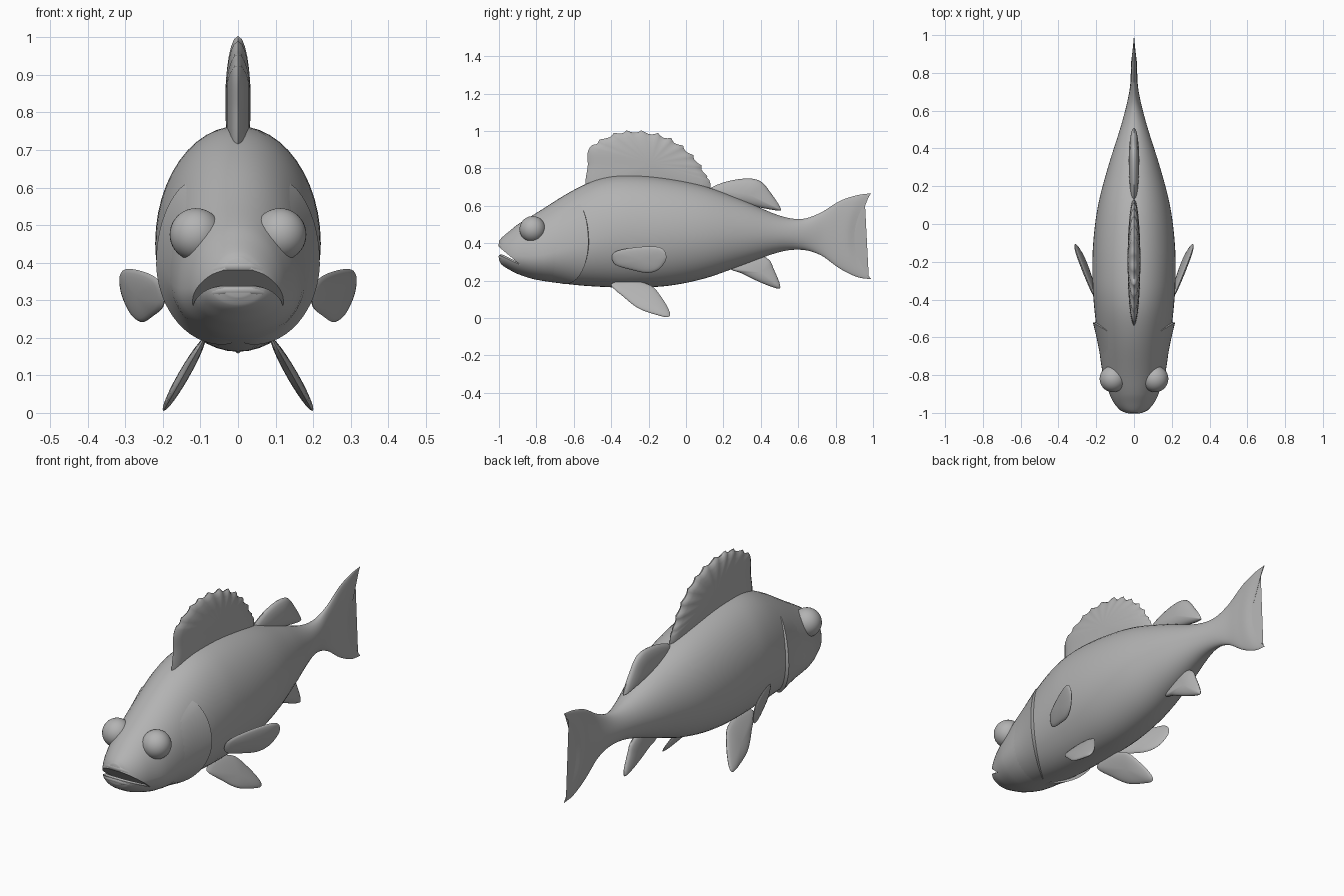
import bpy, bmesh, math
from mathutils import Vector

cube = bpy.data.objects.get("Cube")
if cube:
    bpy.data.objects.remove(cube, do_unlink=True)

grey = bpy.data.materials.new("plain_grey")
grey.use_nodes = True
colour = (0.45, 0.45, 0.45, 1)
grey.diffuse_color = colour
grey.node_tree.nodes["Principled BSDF"].inputs["Base Color"].default_value = colour


def add_object(name, bm, smooth_angle=45):
    bmesh.ops.recalc_face_normals(bm, faces=bm.faces)
    mesh = bpy.data.meshes.new(name)
    bm.to_mesh(mesh)
    bm.free()
    mesh.materials.append(grey)
    obj = bpy.data.objects.new(name, mesh)
    bpy.context.collection.objects.link(obj)
    shade(obj, smooth_angle)
    return obj


def shade(obj, angle=45):
    bpy.ops.object.select_all(action='DESELECT')
    obj.select_set(True)
    bpy.context.view_layer.objects.active = obj
    bpy.ops.object.shade_smooth_by_angle(angle=math.radians(angle))


def bake(obj):
    """Replace an object by a mesh with its modifiers or bevel applied."""
    graph = bpy.context.evaluated_depsgraph_get()
    mesh = bpy.data.meshes.new_from_object(obj.evaluated_get(graph))
    name = obj.name
    bpy.data.objects.remove(obj, do_unlink=True)
    result = bpy.data.objects.new(name, mesh)
    bpy.context.collection.objects.link(result)
    shade(result)
    return result


def skin(bm, rings, closed=True):
    """Bridge rows of points with quads and return the vertex rows."""
    rows = [[bm.verts.new(p) for p in ring] for ring in rings]
    for a, b in zip(rows, rows[1:]):
        n = len(a)
        for i in range(n if closed else n - 1):
            j = (i + 1) % n
            bm.faces.new((a[i], a[j], b[j], b[i]))
    return rows


def fan(bm, row, tip):
    pole = bm.verts.new(tip)
    for i, v in enumerate(row):
        bm.faces.new((v, row[(i + 1) % len(row)], pole))


# Body stations: y, top, bottom, half width
STATIONS = [
    (-1.0, .412, .31, .045), (-.985, .43, .285, .075), (-.95, .46, .262, .105),
    (-.9, .5, .236, .13), (-.8, .562, .205, .164), (-.6, .685, .178, .192),
    (-.45, .748, .167, .21), (-.3, .764, .163, .22), (-.1, .747, .172, .216),
    (.1, .705, .212, .19), (.3, .632, .282, .138), (.5, .548, .353, .075),
    (.62, .53, .365, .042), (.72, .565, .335, .022), (.8, .628, .262, .017),
    (.86, .658, .218, .015), (.9, .667, .208, .006)]


def station(y):
    """Smoothly interpolated top, bottom and half width at y."""
    last = len(STATIONS) - 1
    k = max(i for i in range(last) if STATIONS[i][0] <= y or i == 0)
    a, b = STATIONS[k], STATIONS[k + 1]
    before, after = STATIONS[max(k - 1, 0)], STATIONS[min(k + 2, last)]
    d = b[0] - a[0]
    t = (y - a[0]) / d
    out = []
    for c in (1, 2, 3):
        ma = (b[c] - before[c]) / (b[0] - before[0]) * d
        mb = (after[c] - a[c]) / (after[0] - a[0]) * d
        out.append(a[c] + t * ma + t * t * (3 * (b[c] - a[c]) - 2 * ma - mb)
                   + t ** 3 * (ma + mb - 2 * (b[c] - a[c])))
    return out


def middle(y, top, bottom):
    head = min(max((-.35 - y) / .4, 0), 1)
    return bottom + (top - bottom) * (.48 - .12 * head)


def body_point(y, angle, out=0):
    top, bottom, width = station(y)
    mid = middle(y, top, bottom)
    s, c = math.sin(angle), math.cos(angle)
    height = top - mid if s > 0 else mid - bottom
    # The tail sweeps back towards its two tips
    sweep = .09 * max((y - .68) / .22, 0) ** 2 * s * s
    return Vector(((width + out) * c, y + sweep, mid + (height + out) * s))


# Body and tail in one loft
ys = []
for a, b in zip(STATIONS, STATIONS[1:]):
    ys += [a[0] + (b[0] - a[0]) * i / 5 for i in range(5)]
ys.append(STATIONS[-1][0])
SIDES = 48
bm = bmesh.new()
rows = skin(bm, [[body_point(y, math.tau * i / SIDES) for i in range(SIDES)] for y in ys])
fan(bm, rows[0], (0, -1, .36))
bm.faces.new(rows[-1])
body = add_object("body", bm)

# Mouth opening, cut by a slanted wedge
bm = bmesh.new()
wedge = [(-1.05, .422), (-.885, .284), (-1.05, .362)]
rows = skin(bm, [[(x, y, z) for y, z in wedge] for x in (-.25, .25)])
for row in rows:
    bm.faces.new(row)
cutter = add_object("mouth_cutter", bm)
cutter.hide_render = True
cut = body.modifiers.new("mouth", 'BOOLEAN')
cut.operation = 'DIFFERENCE'
cut.solver = 'EXACT'
cut.object = cutter
body = bake(body)
body.name = "body"
bpy.data.objects.remove(cutter, do_unlink=True)


# Lips along both edges of the mouth
def lip(name, z_front, slope, radius):
    side = []
    for i in range(10):
        y = -.998 + .107 * (i / 9) ** 1.5
        z = z_front - slope * (y + 1)
        top, bottom, width = station(y)
        mid = middle(y, top, bottom)
        h = (z - mid) / ((top - mid) if z > mid else (mid - bottom))
        side.append((width * math.sqrt(max(1 - h * h, 0)) - radius * .6, y + radius * .7, z))
    path = [(-x, y, z) for x, y, z in reversed(side)] + side
    curve = bpy.data.curves.new(name, 'CURVE')
    curve.dimensions = '3D'
    curve.bevel_depth = radius
    curve.use_fill_caps = True
    curve.materials.append(grey)
    spline = curve.splines.new('POLY')
    spline.points.add(len(path) - 1)
    for i, (point, co) in enumerate(zip(spline.points, path)):
        point.co = (*co, 1)
        point.radius = .35 + .65 * math.sin(math.pi * i / (len(path) - 1))
    obj = bpy.data.objects.new(name, curve)
    bpy.context.collection.objects.link(obj)
    bake(obj).name = name


lip("upper_lip", .392, .87, .016)
lip("lower_lip", .328, .4, .014)

# Eyes and gill covers
for side, label in ((1, "left"), (-1, "right")):
    bpy.ops.mesh.primitive_uv_sphere_add(segments=32, ring_count=20, radius=.07,
                                         location=(side * .112, -.82, .475))
    eye = bpy.context.object
    eye.name = label + "_eye"
    eye.data.materials.append(grey)
    shade(eye, 60)

    rings = []
    for i in range(25):
        u = i / 24
        angle = math.radians(-85 + 130 * u)
        edge = -.522 - .16 * (1 - math.cos(angle))
        lift = .017 * math.sin(math.pi * u) ** .6
        ring = []
        for j in range(13):
            t = j / 12
            p = body_point(-.78 + (edge + .78) * t, angle, lift * t * t - .003 * (1 - t))
            ring.append(p)
        ring.append(body_point(edge + .004, angle, -.01))
        rings.append([(side * p.x, p.y, p.z) for p in ring])
    bm = bmesh.new()
    skin(bm, rings, closed=False)
    add_object(label + "_gill_cover", bm)


def smooth_outline(points, steps=8):
    out = []
    n = len(points)
    for i in range(n):
        a, b, c, d = (Vector(points[(i + k) % n]) for k in (-1, 0, 1, 2))
        for s in range(steps):
            t = s / steps
            out.append(b + .5 * t * (c - a + t * (2 * a - 5 * b + 4 * c - d
                                                  + t * (3 * (b - c) + d - a))))
    return out


def fin(name, points, thick, place=lambda y, z: 0, mirror=1, scallop=0):
    """Pillow-shaped fin from a (y, z) outline; place gives its x."""
    line = smooth_outline(points)
    centre = sum(line, Vector((0, 0))) / len(line)
    if scallop:
        for i, p in enumerate(line):
            if p.y > .74 and p.x > -.5:
                line[i] = p + (centre - p).normalized() * scallop * abs(math.sin(math.pi * i / 5))
    bm = bmesh.new()
    scales = [.1, .3, .5, .7, .85, .95]
    rings = []
    for sign, order in ((1, scales), (0, [1]), (-1, scales[::-1])):
        for s in order:
            bulge = sign * thick * math.sqrt(1 - s * s)
            flat = [centre + (p - centre) * s for p in line]
            rings.append([(mirror * (place(*q) + bulge), q.x, q.y) for q in flat])
    rows = skin(bm, rings)
    bm.faces.new(rows[0])
    bm.faces.new(rows[-1])
    add_object(name, bm, 60)


# Fins on the centre line
fin("front_dorsal_fin", [(-.51, .66), (-.525, .82), (-.512, .915), (-.4, .985), (-.29, 1.005),
                         (-.15, .99), (-.04, .94), (.05, .86), (.11, .77), (.13, .69),
                         (.06, .65), (-.2, .65)], .034, scallop=.016)
fin("rear_dorsal_fin", [(.12, .68), (.2, .725), (.32, .746), (.4, .73), (.46, .66),
                        (.505, .59), (.49, .575), (.35, .6), (.2, .63)], .028)
fin("anal_fin", [(.24, .27), (.36, .34), (.44, .315), (.47, .26), (.502, .18),
                 (.49, .158), (.4, .19), (.3, .238)], .022)

# Paired fins
for side, label in ((1, "left"), (-1, "right")):
    fin(label + "_pelvic_fin", [(-.4, .18), (-.3, .2), (-.19, .175), (-.13, .11), (-.088, .035),
                                (-.095, .006), (-.15, .015), (-.25, .05), (-.33, .11)], .017,
        lambda y, z: .1 + (.18 - z) * .56, side)
    fin(label + "_pectoral_fin", [(-.385, .35), (-.27, .378), (-.14, .378), (-.105, .325),
                                  (-.14, .265), (-.2, .242), (-.28, .255), (-.38, .288)], .016,
        lambda y, z: .205 + (y + .38) * .38 + (z - .32) * .2, side)
